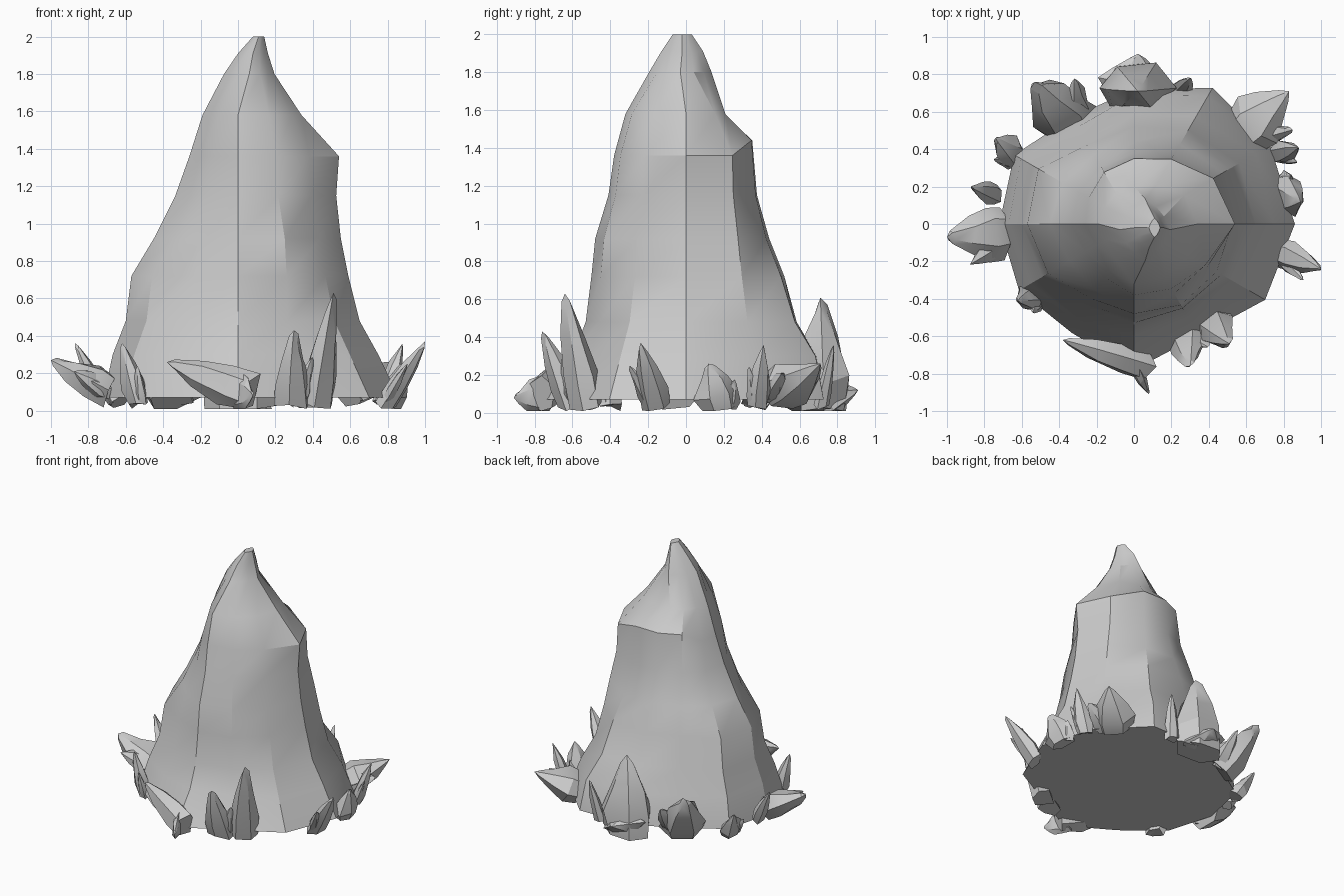
import bpy, bmesh, math, random
from mathutils import Vector

if "Cube" in bpy.data.objects:
    bpy.data.objects.remove(bpy.data.objects["Cube"])

random.seed(4)


def loft(name, rings, tip=None):
    """Skin a stack of equal-length point rings, capped or closed to a tip."""
    bm = bmesh.new()
    loops = [[bm.verts.new(p) for p in r] for r in rings]
    n = len(loops[0])
    for a, b in zip(loops, loops[1:]):
        for i in range(n):
            j = (i + 1) % n
            bm.faces.new((a[i], a[j], b[j], b[i]))
    bm.faces.new(loops[0][::-1])
    if tip is None:
        bm.faces.new(loops[-1])
    else:
        t = bm.verts.new(tip)
        for i in range(n):
            bm.faces.new((loops[-1][i], loops[-1][(i + 1) % n], t))
    bmesh.ops.recalc_face_normals(bm, faces=bm.faces)
    mesh = bpy.data.meshes.new(name)
    bm.to_mesh(mesh)
    bm.free()
    ob = bpy.data.objects.new(name, mesh)
    bpy.context.collection.objects.link(ob)
    bpy.ops.object.select_all(action='DESELECT')
    ob.select_set(True)
    bpy.context.view_layer.objects.active = ob
    bpy.ops.object.shade_smooth_by_angle(angle=math.radians(28))
    return ob


# Main rock: radii (hundredths) every 30 degrees from +x, at each height
profile = {
    0.07: (86, 84, 84, 72, 66, 74, 72, 71, 67, 78, 69, 81),
    0.30: (75, 75, 79, 69, 60, 70, 67, 64, 59, 60, 58, 69),
    0.72: (59, 59, 58, 52, 49, 59, 57, 53, 46, 50, 52, 54),
    0.92: (55, 55, 49, 44, 43, 44, 45, 40, 41, 48, 50, 51),
    1.36: (54, 49, 40, 35, 32, 28, 26, 23, 28, 38, 40, 44),
    1.58: (34, 31, 24, 20, 19, 18, 19, 17, 21, 32, 33, 33),
}


def ring_at(z, radii):
    return [(r / 100 * math.cos(i * math.pi / 6), r / 100 * math.sin(i * math.pi / 6),
             z + (0.08 if z == 1.36 and 2 <= i <= 4 else 0)) for i, r in enumerate(radii)]


def blend(z0, z1, pinch):
    """Ring between two profile levels, pulled in to make the flank concave."""
    return [(a + b) / 2 - pinch for a, b in zip(profile[z0], profile[z1])]


rings = [ring_at(z, r) for z, r in profile.items()]
rings.insert(4, ring_at(1.15, blend(0.92, 1.36, 2)))
rings.insert(2, ring_at(0.48, blend(0.30, 0.72, 2)))
# Summit: pinched, diamond-like rings (height, centre, half sizes)
for z, cx, cy, rx, ry in ((1.8, .06, -.03, .135, .165), (1.91, .08, -.02, .08, .11),
                          (2.0, .11, -.02, .03, .05)):
    ring = []
    for i in range(12):
        a = i * math.pi / 6
        k = 1 if i % 3 == 0 else .86
        ring.append((cx + rx * k * math.cos(a), cy + ry * k * math.sin(a), z))
    rings.append(ring)
loft("main_rock", rings)


def crystal(name, base, tip, r, flat=.7):
    """Six-sided irregular shard from base to tip, with its foot in the rock."""
    axis = tip - base
    # Wide direction runs around the rock, narrow direction points outward
    out = Vector((base.x, base.y, 0)).normalized()
    side = axis.cross(out)
    side = side.normalized() if side.length > 0.02 else Vector((-out.y, out.x, 0))
    up = side.cross(axis).normalized()
    levels = []
    for t, s in ((-.1, 1.0), (.2, 1.08), (.58, .72), (.88, .28)):
        ring = []
        for i in range(6):
            a = i * math.pi / 3
            k = r * s * random.uniform(.82, 1.1)
            p = base + axis * (t + random.uniform(-.06, .06)) \
                + side * k * math.cos(a) + up * k * flat * math.sin(a)
            p.z = max(p.z, .01)
            ring.append(p)
        levels.append(ring)
    loft(name, levels, tip)


# Shards around the foot: base, tip, radius
shards = [
    ((0, .73, .07), (.02, .71, .61), .20),
    ((-.37, .56, .10), (-.53, .76, .42), .16),
    ((-.65, .37, .06), (-.74, .46, .24), .08),
    ((-.75, .16, .12), (-.87, .20, .36), .06),
    ((-.72, -.05, .12), (-1.0, -.07, .27), .14),
    ((-.54, -.40, .06), (-.62, -.41, .36), .075),
    ((.03, -.75, .10), (-.38, -.62, .26), .12),
    ((.29, -.62, .07), (.30, -.76, .43), .10),
    ((.42, -.54, .08), (.51, -.64, .63), .105),
    ((.81, -.16, .07), (1.0, -.24, .37), .085),
    ((.82, .17, .05), (.89, .12, .26), .11),
    ((.78, .38, .07), (.88, .41, .36), .065),
    ((.61, .51, .12), (.83, .71, .26), .15),
    ((.25, .72, .06), (.30, .78, .36), .055),
]
spur_side = (0, -1, 1, 0, 1, 1, 0, 1, 0, -1, 1, -1, -1, 0)
for n, ((b, t, r), spur) in enumerate(zip(shards, spur_side), 1):
    base, tip = Vector(b), Vector(t)
    crystal(f"shard_{n:02d}", base, tip, r)
    if spur:
        # Short secondary prong leaning sideways round the rock
        tang = Vector((-base.y, base.x, 0)).normalized() * spur
        crystal(f"spur_{n:02d}", base + tang * r * .4,
                base + (tip - base) * .6 + tang * r * 1.1, r * .55)

# Low flakes lying at the back and the front
crystal("back_flake", Vector((0, .74, .07)), Vector((.02, .91, .12)), .18, .4)
crystal("front_flake", Vector((0, -.74, .09)), Vector((.08, -.91, .08)), .12, .3)
